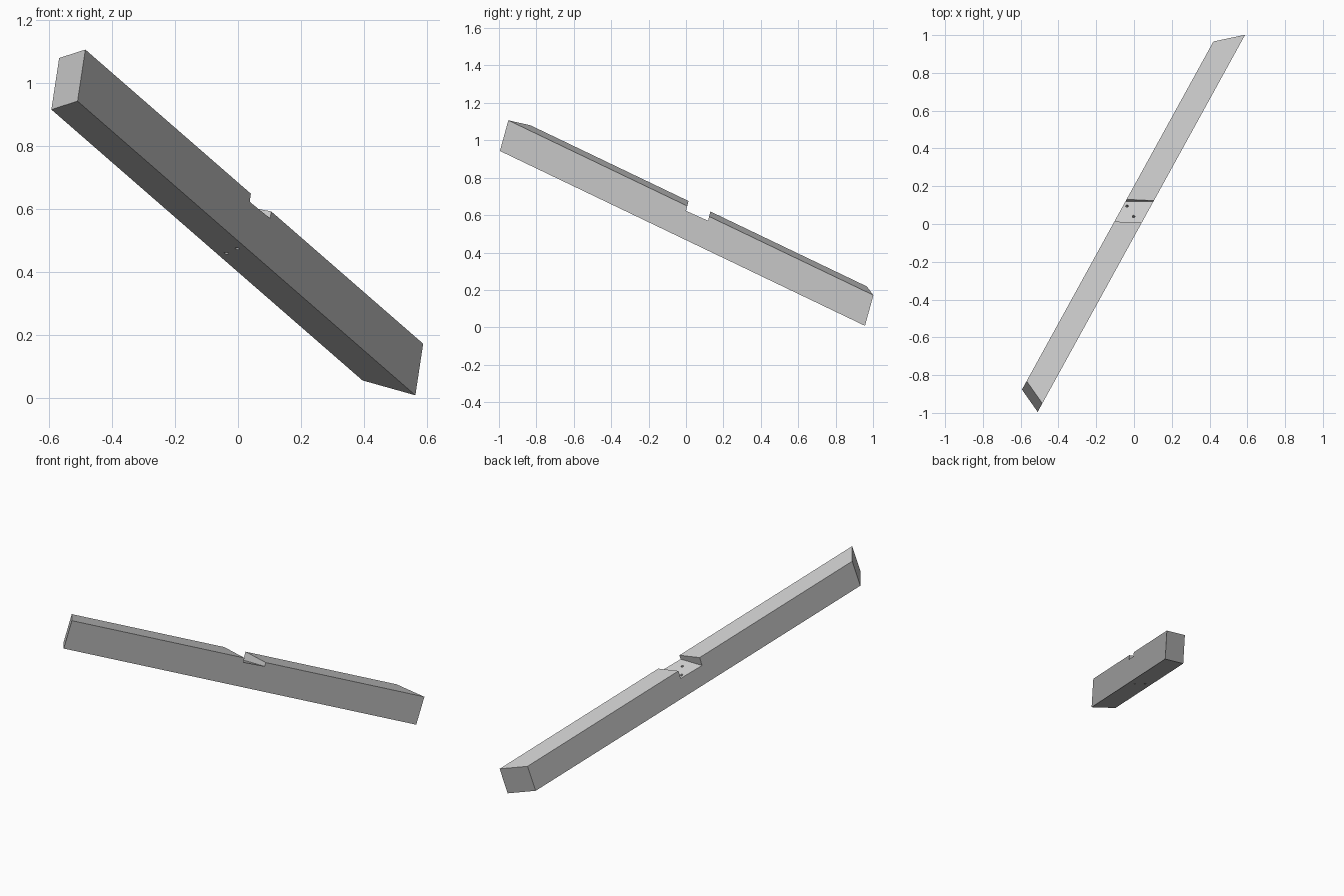
import bpy
import bmesh
from mathutils import Vector

if "Cube" in bpy.data.objects:
    bpy.data.objects.remove(bpy.data.objects["Cube"])

# Beam frame: along its length, across its width, and up through its depth
ORIGIN = Vector((-0.51, -0.995, 0.943))
ALONG = Vector((0.4445, 0.808, -0.387)).normalized()
ACROSS = Vector((ALONG.y, -ALONG.x, 0)).normalized()
UP = ACROSS.cross(ALONG)
if UP.z < 0:
    UP.negate()
WIDTH, DEPTH = 0.13, 0.171


def local(s, t, h):
    return ORIGIN + ALONG * s + ACROSS * t + UP * h


def mix(a, b, f):
    return a + (b - a) * f


def finish(bm, name):
    bmesh.ops.recalc_face_normals(bm, faces=bm.faces[:])
    mesh = bpy.data.meshes.new(name)
    bm.to_mesh(mesh)
    bm.free()
    obj = bpy.data.objects.new(name, mesh)
    bpy.context.scene.collection.objects.link(obj)
    return obj


def block(name, place):
    """Six-sided block; place maps each unit-cube corner to its position."""
    bm = bmesh.new()
    bmesh.ops.create_cube(bm, size=1)
    for v in bm.verts:
        v.co = place(*(c + 0.5 for c in v.co))
    return finish(bm, name)


def drill(name, start, end, radius=0.007):
    bm = bmesh.new()
    bmesh.ops.create_cone(bm, cap_ends=True, segments=16, radius1=radius,
                          radius2=radius, depth=(end - start).length)
    turn = (end - start).to_track_quat('Z', 'Y')
    for v in bm.verts:
        v.co = turn @ v.co + (start + end) / 2
    return finish(bm, name)


# Timber with skewed, slightly leaning ends
def beam_corner(a, b, c):
    s = mix(mix(0.069, 0.0, b), mix(2.294, 2.416, b), a) - 0.016 * c
    return local(s, -WIDTH * (1 - b), DEPTH * c)


# Skewed seat cut through the underside
def seat_corner(a, b, c):
    t = mix(-0.18, 0.05, b)
    return local(mix(0.275, 0.425, a) - 0.635 * t, t, mix(-0.05, 0.079, c))


# Shallow housing in the side
def housing_corner(a, b, c):
    s = mix(0.822, 0.975, a) + 0.013 * c
    floor = mix(mix(0.011, 0.007, a), mix(0.009, 0.014, a), c)
    return local(s, mix(-floor, 0.04, b), mix(-0.002, DEPTH + 0.002, c))


# Cross lap in the top, running sideways
def lap_corner(a, b, c):
    y = mix(0.0, 0.118, b) + 0.05 * c
    z = mix(0.623, 0.57, b) + 0.2 * c
    return Vector((mix(-0.4, 0.4, a), y, z))


beam = block("timber_beam", beam_corner)
cutters = [block("seat_cutter", seat_corner),
           block("housing_cutter", housing_corner),
           block("lap_cutter", lap_corner)]

# Peg holes: above the seat, through the housing, and below the lap
for s, t in ((0.378, -0.103), (0.412, -0.046)):
    cutters.append(drill("seat_peg_cutter", local(s, t, 0.05), local(s, t, 0.22)))
for h in (0.051, 0.113):
    cutters.append(drill("housing_peg_cutter", local(0.888, 0.04, h),
                         local(0.987, -0.17, h)))
for x, y, z in ((-0.037, 0.095, 0.58), (-0.002, 0.04, 0.605)):
    p, axis = Vector((x, y, z)), Vector((0, 0.3, 1))
    cutters.append(drill("lap_peg_cutter", p - axis * 0.25, p + axis * 0.1))

bpy.context.view_layer.objects.active = beam
for cutter in cutters:
    cutter.hide_render = True
    mod = beam.modifiers.new("cut", 'BOOLEAN')
    mod.operation = 'DIFFERENCE'
    mod.solver = 'EXACT'
    mod.object = cutter
    bpy.ops.object.modifier_apply(modifier=mod.name)
    bpy.data.objects.remove(cutter)

# Plain grey finish
grey = bpy.data.materials.new("plain_grey")
grey.use_nodes = True
colour = (0.6, 0.6, 0.6, 1)
grey.diffuse_color = colour
grey.node_tree.nodes["Principled BSDF"].inputs["Base Color"].default_value = colour
beam.data.materials.clear()
beam.data.materials.append(grey)
for face in beam.data.polygons:
    face.material_index = 0
    face.use_smooth = False
